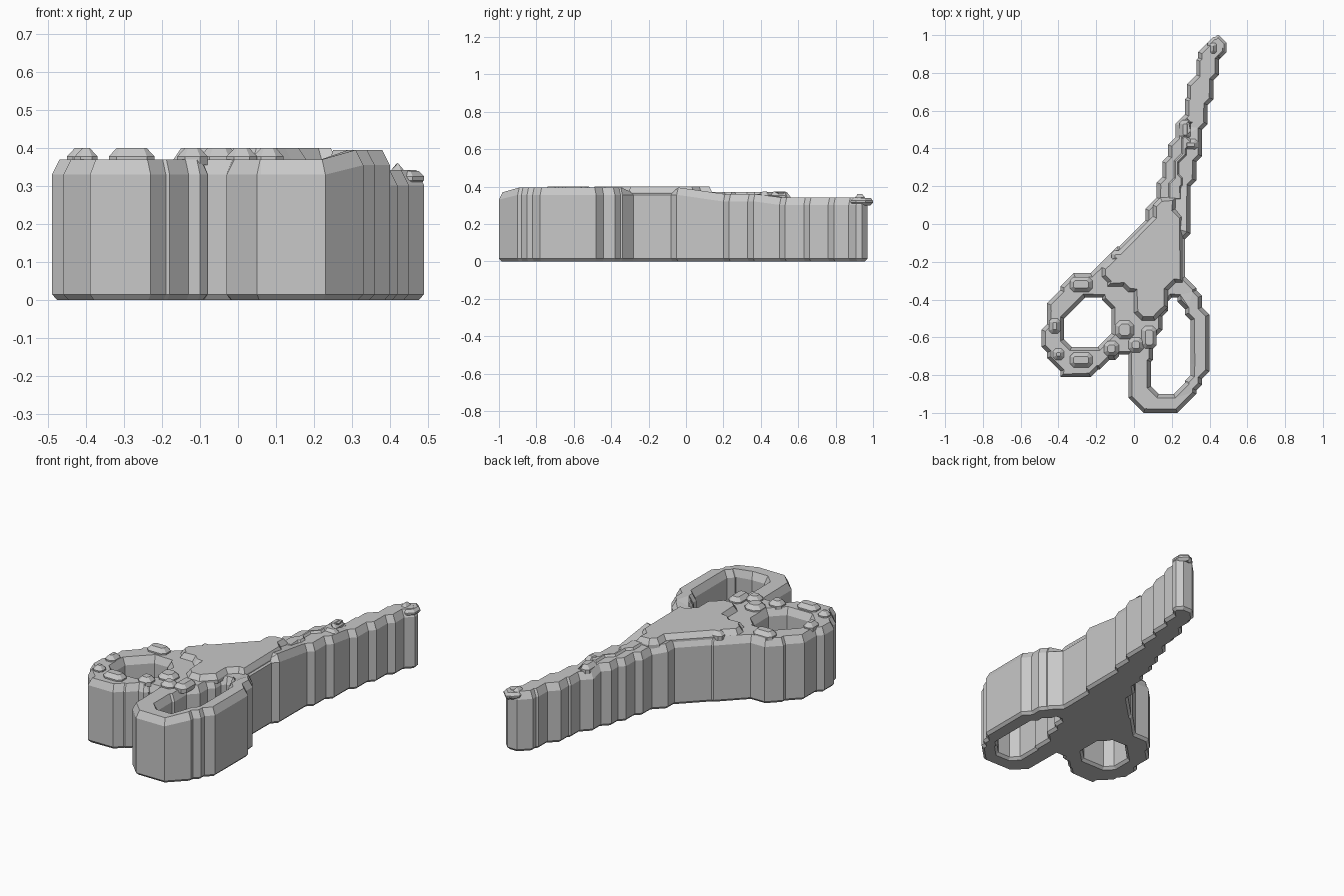
import bpy
import bmesh
from mathutils import Vector

cube = bpy.data.objects.get("Cube")
if cube:
    bpy.data.objects.remove(cube, do_unlink=True)

grey = bpy.data.materials.new("plain grey")
grey.use_nodes = True
COLOUR = (0.58, 0.58, 0.58, 1)
grey.diffuse_color = COLOUR
grey.node_tree.nodes["Principled BSDF"].inputs["Base Color"].default_value = COLOUR


def stepped(points):
    """Turn a polygon in hundredths into straight runs and 45 degree corners."""
    loop = []
    for i, a in enumerate(points):
        a, b = Vector(a), Vector(points[(i + 1) % len(points)])
        d = b - a
        diagonal = min(abs(d.x), abs(d.y))
        loop.append(a / 100)
        if 0 < diagonal < max(abs(d.x), abs(d.y)):
            step = Vector((diagonal if d.x > 0 else -diagonal,
                           diagonal if d.y > 0 else -diagonal))
            loop.append((b - step) / 100)
    return loop


def prism(name, loops, low, high, foot, rim, lift=None):
    """Extrude nested loops with a chamfered foot and rim."""
    bm = bmesh.new()
    edges = []
    for loop in loops:
        vs = [bm.verts.new((p.x, p.y, low + foot)) for p in loop]
        edges += [bm.edges.new((v, vs[i - 1])) for i, v in enumerate(vs)]
    bmesh.ops.triangle_fill(bm, edges=edges, use_beauty=True, normal=(0, 0, 1))
    out = bmesh.ops.extrude_face_region(bm, geom=bm.faces[:], use_keep_orig=True)
    tops = [g for g in out["geom"] if isinstance(g, bmesh.types.BMVert)]
    for v in tops:
        v.co.z = high - rim
    bmesh.ops.recalc_face_normals(bm, faces=bm.faces[:])
    for up, size in ((1, rim), (-1, foot)):
        if size:
            caps = [f for f in bm.faces if f.normal.z * up > 0.9]
            bmesh.ops.inset_region(bm, faces=caps, thickness=min(size, 0.022),
                                   depth=0, use_even_offset=False)
            for v in {v for f in caps for v in f.verts}:
                v.co.z += up * size
    if lift:
        for v in bm.verts:
            if v.co.z > low + foot + 0.05:
                v.co.z += lift(v.co.x, v.co.y)
    mesh = bpy.data.meshes.new(name)
    bm.to_mesh(mesh)
    bm.free()
    mesh.materials.append(grey)
    obj = bpy.data.objects.new(name, mesh)
    bpy.context.collection.objects.link(obj)


# Outline of blades and handles, then the two finger holes
outline = [(46, 97), (49, 94), (49, 91), (45, 87), (45, 80), (42, 76), (42, 67),
           (39, 63), (39, 54), (36, 50), (36, 37), (33, 33), (33, 24), (30, 20),
           (30, -4), (27, -8), (27, -26), (33, -34), (36, -38), (40, -48),
           (40, -76), (36, -82), (33, -88), (23, -100), (6, -100), (-3, -92),
           (-3, -69), (-8, -69), (-10, -72), (-18, -77), (-23, -81), (-39, -81),
           (-46, -71), (-49, -65), (-49, -58), (-46, -53), (-46, -46), (-39, -35),
           (-32, -26), (-20, -23), (-9, -12), (6, 2), (6, 8), (12, 14), (12, 20),
           (15, 25), (18, 36), (22, 46), (27, 58), (28, 67), (33, 79), (34, 88),
           (40, 97)]
round_hole = [(-26, -39), (-17, -39), (-12, -45), (-12, -58), (-19, -65),
              (-33, -65), (-37, -61), (-37, -50)]
long_hole = [(20, -39), (23, -39), (27, -45), (30, -51), (30, -74), (27, -83),
             (21, -90), (13, -90), (9, -86), (10, -72), (15, -56), (18, -46)]


def top_lift(x, y):
    """Raise the outer side of the long handle and lower the blade to its tip."""
    if y < 0.13:
        return 0.025 if x > 0.25 else 0
    return -0.01 if y < 0.5 else -0.028


prism("scissors_body", [stepped(p) for p in (outline, round_hole, long_hole)],
      0, 0.37, 0.015, 0.04, top_lift)

# Overhanging lip at the blade tip
tip = [(39, 94), (42, 99), (44, 100), (45, 100), (49, 96), (49, 91), (46, 88),
       (40, 88)]
prism("tip_lip", [stepped(tip)], 0.3, 0.34, 0.015, 0.015)

# Raised plate around the pivot
pivot = [(14, 14), (22, 14), (26, 4), (26, -31), (18, -35), (14, -48), (11, -51),
         (4, -51), (0, -47), (0, -36), (-6, -33), (-14, -33), (-17, -28),
         (-14, -20), (-7, -13), (10, 4), (10, 10)]
prism("pivot_plate", [stepped(pivot)], 0.35, 0.40, 0, 0.03)

# Raised ridge along the upper blade
ridge = [(14, 12), (26, 12), (27, 20), (25, 27), (29, 36), (32, 42), (29, 47),
         (31, 54), (28, 56), (24, 46), (20, 34), (17, 22)]
prism("blade_ridge", [stepped(ridge)], 0.32, 0.372, 0, 0.03)


def bump(name, x, y, w, d, top):
    """Low lump with cut corners."""
    c = min(w, d) / 2
    corners = [(x - w + c, y - d), (x + w - c, y - d), (x + w, y - d + c),
               (x + w, y + d - c), (x + w - c, y + d), (x - w + c, y + d),
               (x - w, y + d - c), (x - w, y - d + c)]
    prism(name, [[Vector(p) / 100 for p in corners]], top - 0.045, top, 0, 0.022)


# Lumps on the handles
for x, y, w, d in [(-28, -32, 6, 4), (-8, -17, 4, 3), (-42, -54, 3, 4),
                   (-28, -72, 6, 4), (-40, -69, 3, 3), (-12, -66, 4, 4),
                   (-5, -56, 5, 5), (1, -64, 4, 4), (8, -60, 4, 6)]:
    bump("handle_lump", x, y, w, d, 0.40)

# Lumps on the blade
for x, y, w, d in [(27, 50, 3, 5), (30, 42, 4, 3)]:
    bump("blade_lump", x, y, w, d, 0.375)
bump("tip_lump", 42, 93, 2, 3, 0.36)
